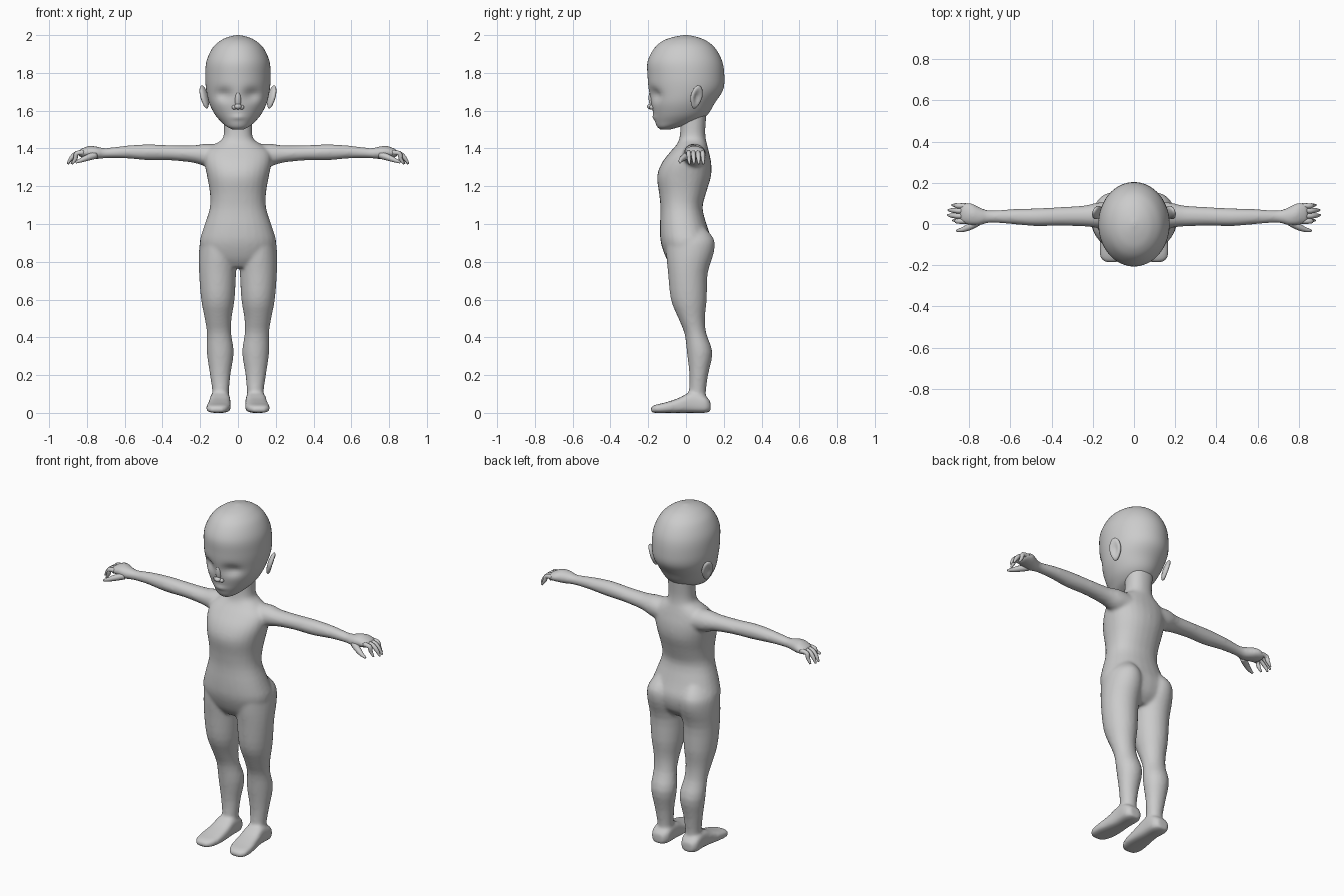
import bpy, bmesh, math
from mathutils import Vector, Matrix

if "Cube" in bpy.data.objects:
    bpy.data.objects.remove(bpy.data.objects["Cube"])

grey = bpy.data.materials.new("plain grey")
grey.diffuse_color = (0.6, 0.6, 0.6, 1)
grey.use_nodes = True
grey.node_tree.nodes["Principled BSDF"].inputs["Base Color"].default_value = grey.diffuse_color


def finish(name, bm):
    bmesh.ops.recalc_face_normals(bm, faces=bm.faces)
    me = bpy.data.meshes.new(name)
    bm.to_mesh(me)
    bm.free()
    me.materials.append(grey)
    for p in me.polygons:
        p.use_smooth = True
    ob = bpy.data.objects.new(name, me)
    bpy.context.collection.objects.link(ob)
    return ob


def spline(rows, steps):
    """Fill in extra rows with a smooth curve through the given ones."""
    out = []
    for i in range(len(rows) - 1):
        p0, p1, p2, p3 = (rows[max(0, min(len(rows) - 1, i + k))] for k in (-1, 0, 1, 2))
        for s in range(steps):
            t = s / steps
            out.append([0.5 * (2 * b + (c - a) * t + (2 * a - 5 * b + 4 * c - d) * t * t
                               + (3 * b - a - 3 * c + d) * t ** 3)
                        for a, b, c, d in zip(p0, p1, p2, p3)])
    return out + [list(rows[-1])]


def loft(name, axis, rows, side=1, steps=3, seg=28, power=1.0):
    """Rows are (position, low u, high u, low v, high v) of rounded sections."""
    bm = bmesh.new()
    rings = []
    for p, u0, u1, v0, v1 in spline(rows, steps):
        ring = []
        for k in range(seg):
            a = math.tau * k / seg
            c, s = math.cos(a), math.sin(a)
            u = (u0 + u1) / 2 + (u1 - u0) / 2 * math.copysign(abs(c) ** power, c)
            v = (v0 + v1) / 2 + (v1 - v0) / 2 * math.copysign(abs(s) ** power, s)
            x, y, z = {"z": (u, v, p), "x": (p, u, v), "y": (u, p, v)}[axis]
            ring.append(bm.verts.new((x * side, y, z)))
        rings.append(ring)
    for a, b in zip(rings, rings[1:]):
        for k in range(seg):
            n = (k + 1) % seg
            bm.faces.new((a[k], a[n], b[n], b[k]))
    bm.faces.new(rings[0])
    bm.faces.new(rings[-1])
    return finish(name, bm)


def blob(name, loc, size, rot=(0, 0, 0)):
    bm = bmesh.new()
    bmesh.ops.create_uvsphere(bm, u_segments=20, v_segments=12, radius=1)
    m = Matrix.Translation(loc)
    for ax, r in zip("XYZ", rot):
        m = m @ Matrix.Rotation(r, 4, ax)
    bm.transform(m @ Matrix.Diagonal((*size, 1)))
    return finish(name, bm)


def tube(name, pts, radii, seg=10):
    """Tapered round limb through a few points, closed at both ends."""
    bm = bmesh.new()
    rows = spline([(*p, r) for p, r in zip(pts, radii)], 3)
    rings = []
    for i, (x, y, z, r) in enumerate(rows):
        d = Vector(rows[min(i + 1, len(rows) - 1)][:3]) - Vector(rows[max(i - 1, 0)][:3])
        q = d.to_track_quat("Z", "Y")
        rings.append([bm.verts.new(Vector((x, y, z)) + q @ Vector(
            (r * math.cos(math.tau * k / seg), r * math.sin(math.tau * k / seg), 0)))
            for k in range(seg)])
    for a, b in zip(rings, rings[1:]):
        for k in range(seg):
            n = (k + 1) % seg
            bm.faces.new((a[k], a[n], b[n], b[k]))
    bm.faces.new(rings[0])
    bm.faces.new(rings[-1])
    return finish(name, bm)


def fuse(name, parts, voxel, smooth):
    """Join overlapping parts into one continuous skin."""
    bpy.ops.object.select_all(action="DESELECT")
    for p in parts:
        p.select_set(True)
    ob = bpy.context.view_layer.objects.active = parts[0]
    bpy.ops.object.join()
    ob.name = ob.data.name = name
    m = ob.modifiers.new("skin", "REMESH")
    m.mode, m.voxel_size, m.use_smooth_shade = "VOXEL", voxel, True
    s = ob.modifiers.new("soften", "SMOOTH")
    s.factor, s.iterations = 0.5, smooth
    for mod in ("skin", "soften"):
        bpy.ops.object.modifier_apply(modifier=mod)
    ob.data.materials.clear()
    ob.data.materials.append(grey)
    return ob


# Torso and neck: z, x range, y range
torso = loft("torso", "z", [
    (0.77, -0.10, 0.10, -0.07, 0.08), (0.82, -0.18, 0.18, -0.105, 0.125),
    (0.90, -0.203, 0.203, -0.133, 0.14), (0.98, -0.182, 0.182, -0.138, 0.115),
    (1.08, -0.150, 0.150, -0.135, 0.088), (1.16, -0.148, 0.148, -0.142, 0.105),
    (1.25, -0.163, 0.163, -0.153, 0.132), (1.32, -0.176, 0.176, -0.13, 0.134),
    (1.38, -0.172, 0.172, -0.085, 0.122), (1.42, -0.125, 0.125, -0.05, 0.112),
    (1.45, -0.083, 0.083, -0.036, 0.105), (1.50, -0.074, 0.074, -0.03, 0.102),
    (1.60, -0.078, 0.078, -0.03, 0.11)], power=0.9)
body = [torso]

for side in (1, -1):
    # Leg: z, x range, y range
    body.append(loft("leg", "z", [
        (0.03, 0.05, 0.145, 0.01, 0.115), (0.10, 0.048, 0.135, 0.015, 0.105),
        (0.20, 0.040, 0.148, 0.018, 0.117), (0.32, 0.022, 0.165, 0.005, 0.14),
        (0.42, 0.036, 0.164, -0.008, 0.108), (0.50, 0.034, 0.176, -0.04, 0.10),
        (0.60, 0.018, 0.195, -0.08, 0.11), (0.74, 0.010, 0.206, -0.095, 0.115),
        (0.85, 0.004, 0.207, -0.105, 0.148), (0.92, 0.02, 0.195, -0.10, 0.148),
        (0.98, 0.05, 0.15, -0.06, 0.10)], side))
    # Foot: y, x range, z range
    body.append(loft("foot", "y", [
        (-0.187, 0.085, 0.135, 0.002, 0.028), (-0.165, 0.058, 0.162, 0.0, 0.042),
        (-0.11, 0.040, 0.168, 0.0, 0.055), (-0.04, 0.038, 0.158, 0.0, 0.078),
        (0.03, 0.040, 0.150, 0.0, 0.11), (0.10, 0.042, 0.150, 0.0, 0.09),
        (0.13, 0.065, 0.130, 0.008, 0.06)], side, power=0.65))
    # Arm, running into the palm: x, y range, z range
    body.append(loft("arm", "x", [
        (0.08, -0.03, 0.11, 1.29, 1.42), (0.17, -0.02, 0.105, 1.305, 1.425),
        (0.24, -0.012, 0.09, 1.325, 1.416), (0.36, -0.008, 0.082, 1.337, 1.417),
        (0.48, -0.010, 0.076, 1.338, 1.422), (0.60, 0.000, 0.072, 1.348, 1.414),
        (0.70, 0.006, 0.066, 1.348, 1.402), (0.75, -0.008, 0.082, 1.343, 1.411),
        (0.79, -0.006, 0.102, 1.348, 1.414), (0.83, 0.002, 0.102, 1.352, 1.398),
        (0.845, 0.01, 0.096, 1.358, 1.388)], side))

fuse("body", body, 0.009, 8)

# Fingers and thumbs, curling gently downwards
for side, word in ((1, "left"), (-1, "right")):
    for i, (y, tip) in enumerate(((0.014, 0.878), (0.039, 0.902), (0.064, 0.90), (0.088, 0.882))):
        tube(f"{word}_finger_{i + 1}",
             [(side * 0.815, y, 1.378), (side * 0.855, y, 1.374),
              (side * (tip - 0.018), y + 0.002, 1.348), (side * tip, y + 0.004, 1.318)],
             (0.013, 0.0125, 0.011, 0.005))
    tube(f"{word}_thumb",
         [(side * 0.755, 0.012, 1.365), (side * 0.795, -0.012, 1.352),
          (side * 0.83, -0.027, 1.338), (side * 0.86, -0.032, 1.326)],
         (0.02, 0.017, 0.012, 0.006))

# Head: z, x range, y range
head = loft("head", "z", [
    (1.500, -0.028, 0.028, -0.135, -0.085), (1.515, -0.058, 0.058, -0.152, -0.03),
    (1.54, -0.088, 0.088, -0.163, 0.06), (1.58, -0.122, 0.122, -0.172, 0.115),
    (1.64, -0.152, 0.152, -0.184, 0.152), (1.71, -0.168, 0.168, -0.197, 0.196),
    (1.78, -0.173, 0.173, -0.203, 0.203), (1.86, -0.167, 0.167, -0.203, 0.192),
    (1.93, -0.136, 0.136, -0.168, 0.155), (1.97, -0.094, 0.094, -0.122, 0.108),
    (1.99, -0.052, 0.052, -0.066, 0.058), (2.0, -0.008, 0.008, -0.01, 0.01)],
    steps=5, seg=64)

# Shallow eye hollows and a soft mouth on the front of the head
for v in head.data.vertices:
    x, y, z = v.co
    if y < -0.05:
        hollow = math.exp(-((abs(x) - 0.075) / 0.042) ** 2 - ((z - 1.685) / 0.032) ** 2)
        lips = math.exp(-(x / 0.035) ** 2 - ((z - 1.565) / 0.013) ** 2)
        v.co.y += 0.026 * hollow - 0.008 * lips

# Nose
blob("nose_bridge", (0, -0.183, 1.655), (0.016, 0.014, 0.045), (0.12, 0, 0))
blob("nose_tip", (0, -0.188, 1.622), (0.019, 0.018, 0.015))
for side in (1, -1):
    blob("nostril_wing", (side * 0.019, -0.18, 1.618), (0.013, 0.014, 0.012))

# Ears with a hollowed outer face
for side, word in ((1, "left"), (-1, "right")):
    ear = blob(word + "_ear", (0, 0, 0), (0.017, 0.034, 0.064))
    for v in ear.data.vertices:
        r = math.hypot(v.co.y / 0.034, v.co.z / 0.064)
        if v.co.x * side > 0 and r < 0.8:
            v.co.x -= side * 0.018 * (1 - r / 0.8)
        if v.co.z < 0:
            v.co.y *= 1 + 4 * v.co.z
    ear.data.transform(Matrix.Translation((side * 0.178, 0.055, 1.672))
                       @ Matrix.Rotation(side * 0.22, 4, "Y")
                       @ Matrix.Rotation(-0.2, 4, "X")
                       @ Matrix.Rotation(side * 0.45, 4, "Z"))
